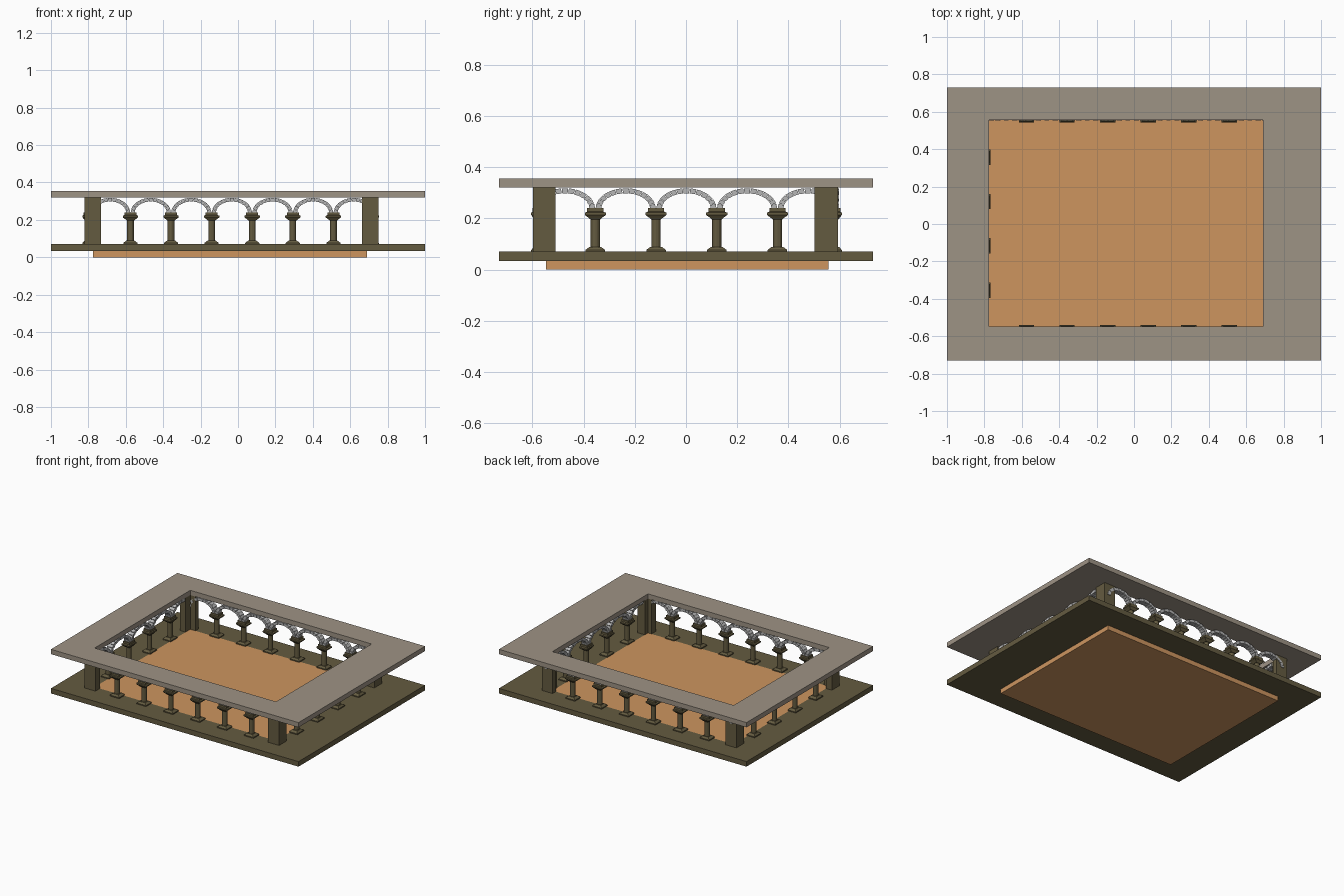
import bpy, bmesh, math

if "Cube" in bpy.data.objects:
    bpy.data.objects.remove(bpy.data.objects["Cube"])


def mat(name, rgb):
    m = bpy.data.materials.new(name)
    lin = [(c / 255 / 12.92) if c < 10 else ((c / 255 + 0.055) / 1.055) ** 2.4 for c in rgb]
    m.diffuse_color = (*lin, 1)
    m.use_nodes = True
    m.node_tree.nodes["Principled BSDF"].inputs["Base Color"].default_value = m.diffuse_color
    return m


OLIVE = mat("dark_olive_stone", (100, 91, 64))
TAUPE = mat("taupe_roof", (158, 147, 133))
ORANGE = mat("orange_floor", (205, 149, 95))
GREY = mat("light_grey_stone", (182, 182, 182))


def finish(bm, name, material):
    bmesh.ops.recalc_face_normals(bm, faces=bm.faces)
    me = bpy.data.meshes.new(name)
    bm.to_mesh(me)
    bm.free()
    me.materials.append(material)
    ob = bpy.data.objects.new(name, me)
    bpy.context.collection.objects.link(ob)
    return ob


def loft(bm, rings):
    """Skin closed rings of points and cap both ends."""
    vs = [[bm.verts.new(p) for p in r] for r in rings]
    n = len(vs[0])
    for a, b in zip(vs, vs[1:]):
        for i in range(n):
            j = (i + 1) % n
            bm.faces.new((a[i], a[j], b[j], b[i]))
    bm.faces.new(vs[0][::-1])
    bm.faces.new(vs[-1])


def prism(bm, outline, z0, z1):
    loft(bm, [[(x, y, z) for x, y in outline] for z in (z0, z1)])


def rect(x0, x1, y0, y1):
    return [(x0, y0), (x1, y0), (x1, y1), (x0, y1)]


# Courtyard opening and the outer limits of the slabs
HX0, HX1, HY0, HY1 = -0.775, 0.69, -0.547, 0.556


def frame_slab(name, z0, z1, material):
    bm = bmesh.new()
    loops = []
    for pts in (rect(-1, 1, -0.73, 0.73), rect(HX0, HX1, HY0, HY1)):
        loops.append([[bm.verts.new((x, y, z)) for x, y in pts] for z in (z0, z1)])
    (ob, ot), (ib, it) = loops
    for i in range(4):
        j = (i + 1) % 4
        for a, b in ((ob, ot), (ot, it), (it, ib), (ib, ob)):
            bm.faces.new((a[i], a[j], b[j], b[i]))
    finish(bm, name, material)


frame_slab("walkway_base", 0.033, 0.07, OLIVE)
frame_slab("roof_slab", 0.32, 0.355, TAUPE)

# Courtyard floor
bm = bmesh.new()
prism(bm, rect(HX0, HX1, HY0, HY1), 0, 0.07)
finish(bm, "courtyard_floor", ORANGE)

# L-shaped corner piers wrapping the opening
bm = bmesh.new()
for ox, hx, ix in ((-0.822, HX0, -0.733), (0.75, HX1, 0.662)):
    for oy, hy, iy in ((-0.597, HY0, -0.51), (0.593, HY1, 0.502)):
        prism(bm, [(ox, oy), (ix, oy), (ix, hy), (hx, hy), (hx, iy), (ox, iy)], 0.07, 0.32)
finish(bm, "corner_piers", OLIVE)


def row_point(axis, row):
    """Map (along row, across row, z) to the world."""
    return lambda u, v, z: (u, row + v, z) if axis == "x" else (row + v, u, z)


# Square sections: (half width along row, half depth, z)
PLINTH = [(0.038, 0.032, 0.07), (0.038, 0.032, 0.077), (0.022, 0.021, 0.089)]
CAPITAL = [(0.019, 0.019, 0.196), (0.027, 0.024, 0.203), (0.041, 0.032, 0.213),
           (0.041, 0.032, 0.222), (0.032, 0.027, 0.226), (0.032, 0.027, 0.24)]


def columns(name, axis, row, centres):
    bm = bmesh.new()
    P = row_point(axis, row)
    for c in centres:
        for part in (PLINTH, CAPITAL):
            loft(bm, [[P(c + s * w, t * d, z) for s, t in ((-1, -1), (1, -1), (1, 1), (-1, 1))]
                      for w, d, z in part])
        loft(bm, [[P(c + 0.018 * math.cos(k * math.pi / 6), 0.018 * math.sin(k * math.pi / 6), z)
                   for k in range(12)] for z in (0.085, 0.2)])
    finish(bm, name, OLIVE)


def arches(name, axis, row, centres, half, blocks=13):
    """Elliptical arches made of separate wedge blocks."""
    bm = bmesh.new()
    P = row_point(axis, row)
    gap = 0.012
    for c in centres:
        for k in range(blocks):
            a0 = math.pi * k / blocks + gap
            a1 = math.pi * (k + 1) / blocks - gap
            d = 0.02 if k % 2 else 0.022
            prof = [(half - 0.001, 0.08, a0), (half - 0.001, 0.08, a1),
                    (half - 0.023, 0.06, a1), (half - 0.023, 0.06, a0)]
            loft(bm, [[P(c + w * math.cos(a), v, 0.238 + h * math.sin(a)) for w, h, a in prof]
                      for v in (-d, d)])
    finish(bm, name, GREY)


# Long arcades: six columns, seven arches; short arcades: four columns, five arches
for side, axis, row, n, first, step in (("front", "x", -0.572, 6, -0.575, 0.217),
                                        ("back", "x", 0.576, 6, -0.575, 0.217),
                                        ("left", "y", -0.799, 4, -0.354, 0.237),
                                        ("right", "y", 0.721, 4, -0.354, 0.237)):
    columns(side + "_columns", axis, row, [first + i * step for i in range(n)])
    arches(side + "_arches", axis, row, [first + (i - 0.5) * step for i in range(n + 1)], step / 2)
